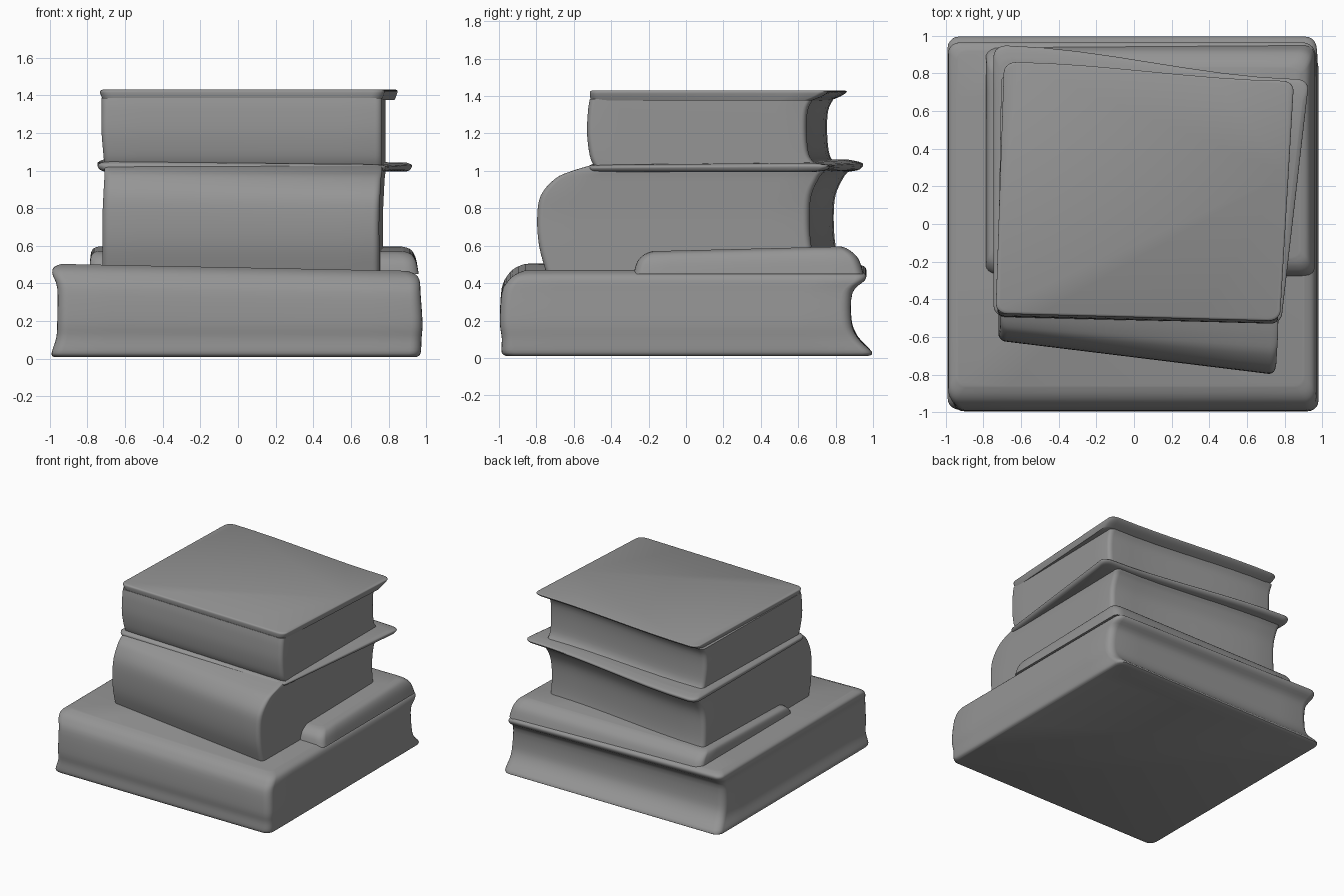
import bpy
import bmesh
import math

cube = bpy.data.objects.get("Cube")
if cube:
    bpy.data.objects.remove(cube, do_unlink=True)

grey = bpy.data.materials.new("worn grey")
grey.use_nodes = True
COLOUR = (0.3, 0.3, 0.3, 1)
grey.diffuse_color = COLOUR
grey.node_tree.nodes["Principled BSDF"].inputs["Base Color"].default_value = COLOUR


def rounded_square(radius, arc=5, side=8):
    """Unit-square outline with rounded corners, as (u, v) pairs."""
    points = []
    centres = [(1 - radius, radius), (1 - radius, 1 - radius),
               (radius, 1 - radius), (radius, radius)]
    for i, (cu, cv) in enumerate(centres):
        start = math.pi / 2 * (i - 1)
        for k in range(arc + 1):
            a = start + math.pi / 2 * k / arc
            points.append((cu + radius * math.cos(a), cv + radius * math.sin(a)))
        u, v = points[-1]
        a = start + math.pi
        for k in range(1, side):
            step = (1 - 2 * radius) * k / side
            points.append((u + step * math.cos(a), v + step * math.sin(a)))
            points[-1] = (u - step * math.sin(start + math.pi / 2),
                          v + step * math.cos(start + math.pi / 2))
    return points


def smooth_rows(rows, steps=4):
    """Catmull-Rom interpolation between profile rows."""
    result = []
    for i in range(len(rows) - 1):
        a, b, c, d = (rows[max(0, min(len(rows) - 1, i + k))] for k in (-1, 0, 1, 2))
        for s in range(steps):
            t = s / steps
            result.append([0.5 * (2 * q + (r - p) * t
                           + (2 * p - 5 * q + 4 * r - w) * t ** 2
                           + (3 * q - p - 3 * r + w) * t ** 3)
                           for p, q, r, w in zip(a, b, c, d)])
    return result + [list(rows[-1])]


def loft(name, rows, radius=0.04, back_drop=0, right_flare=0, left_flare=0, tilt=(0, 0)):
    """Rows are (z, left, right, front, back, front_skew), bottom to top."""
    outline = rounded_square(radius)
    bm = bmesh.new()
    rings = []
    low, high = rows[0][0], rows[-1][0]
    for z, left, right, front, back, skew in smooth_rows(rows):
        ring = []
        for u, v in outline:
            ease = u * u * (3 - 2 * u)
            x0, x1 = left + left_flare * v, right + right_flare * v
            y0, y1 = front + skew * u, back - back_drop * ease
            x, y = x0 + (x1 - x0) * u, y0 + (y1 - y0) * v
            lift = (tilt[0] * x + tilt[1] * y) * (z - low) / (high - low)
            ring.append(bm.verts.new((x, y, z + lift)))
        rings.append(ring)
    for lower, upper in zip(rings, rings[1:]):
        for i in range(len(lower)):
            j = (i + 1) % len(lower)
            bm.faces.new((lower[i], lower[j], upper[j], upper[i]))
    bm.faces.new(rings[0][::-1])
    bm.faces.new(rings[-1])
    bmesh.ops.recalc_face_normals(bm, faces=bm.faces)
    mesh = bpy.data.meshes.new(name)
    bm.to_mesh(mesh)
    bm.free()
    mesh.materials.append(grey)
    obj = bpy.data.objects.new(name, mesh)
    bpy.context.collection.objects.link(obj)
    bpy.ops.object.select_all(action="DESELECT")
    obj.select_set(True)
    bpy.context.view_layer.objects.active = obj
    bpy.ops.object.shade_smooth_by_angle(angle=math.radians(50))


# Large bottom book: rounded spine in front, hollow fore edge behind
loft("bottom_book", [
    (0.01, -0.98, 0.95, -0.96, 0.97, 0),
    (0.03, -0.99, 0.97, -0.985, 0.995, 0),
    (0.11, -0.965, 0.975, -0.985, 0.92, 0),
    (0.2, -0.96, 0.98, -0.995, 0.885, 0),
    (0.36, -0.96, 0.97, -0.985, 0.89, 0),
    (0.43, -0.985, 0.965, -0.95, 0.955, 0),
    (0.465, -0.98, 0.945, -0.91, 0.96, 0),
    (0.485, -0.94, 0.9, -0.86, 0.92, 0),
], radius=0.03, tilt=(-0.02, 0))

# Warped lower cover under the middle book
loft("middle_book_lower_cover", [
    (0.45, -0.79, 0.96, -0.28, 0.95, 0),
    (0.52, -0.785, 0.945, -0.26, 0.92, 0),
    (0.56, -0.775, 0.92, -0.22, 0.87, 0),
    (0.575, -0.75, 0.88, -0.18, 0.83, 0),
], radius=0.04, tilt=(0, 0.025))

# Middle book: bulging skewed spine
loft("middle_book", [
    (0.45, -0.72, 0.75, -0.57, 0.84, -0.18),
    (0.6, -0.72, 0.75, -0.61, 0.8, -0.18),
    (0.75, -0.72, 0.75, -0.62, 0.79, -0.18),
    (0.87, -0.715, 0.755, -0.61, 0.8, -0.17),
    (0.96, -0.71, 0.76, -0.57, 0.84, -0.13),
    (1.0, -0.71, 0.765, -0.53, 0.87, -0.08),
    (1.03, -0.71, 0.765, -0.47, 0.88, -0.04),
], radius=0.025, back_drop=0.13, right_flare=0.02)

# Thin flared cover between the upper two books
loft("middle_book_upper_cover", [
    (0.995, -0.71, 0.75, -0.47, 0.87, -0.04),
    (1.005, -0.735, 0.77, -0.49, 0.93, -0.04),
    (1.03, -0.745, 0.78, -0.49, 0.945, -0.04),
    (1.045, -0.71, 0.75, -0.47, 0.87, -0.04),
], radius=0.04, back_drop=0.18, right_flare=0.15, tilt=(-0.01, 0.01))

# Top book: body flaring into a flat cover
loft("top_book", [
    (1.02, -0.71, 0.765, -0.45, 0.82, -0.04),
    (1.08, -0.715, 0.765, -0.475, 0.77, -0.04),
    (1.2, -0.725, 0.765, -0.49, 0.755, -0.04),
    (1.32, -0.725, 0.765, -0.485, 0.76, -0.04),
    (1.385, -0.725, 0.765, -0.475, 0.79, -0.04),
], radius=0.025, back_drop=0.11, right_flare=0.02, left_flare=0.02)
loft("top_book_cover", [
    (1.375, -0.72, 0.76, -0.47, 0.77, -0.04),
    (1.4, -0.73, 0.77, -0.475, 0.83, -0.04),
    (1.422, -0.735, 0.775, -0.475, 0.86, -0.04),
    (1.43, -0.72, 0.765, -0.465, 0.85, -0.04),
], radius=0.04, back_drop=0.1, right_flare=0.075, left_flare=0.045)
